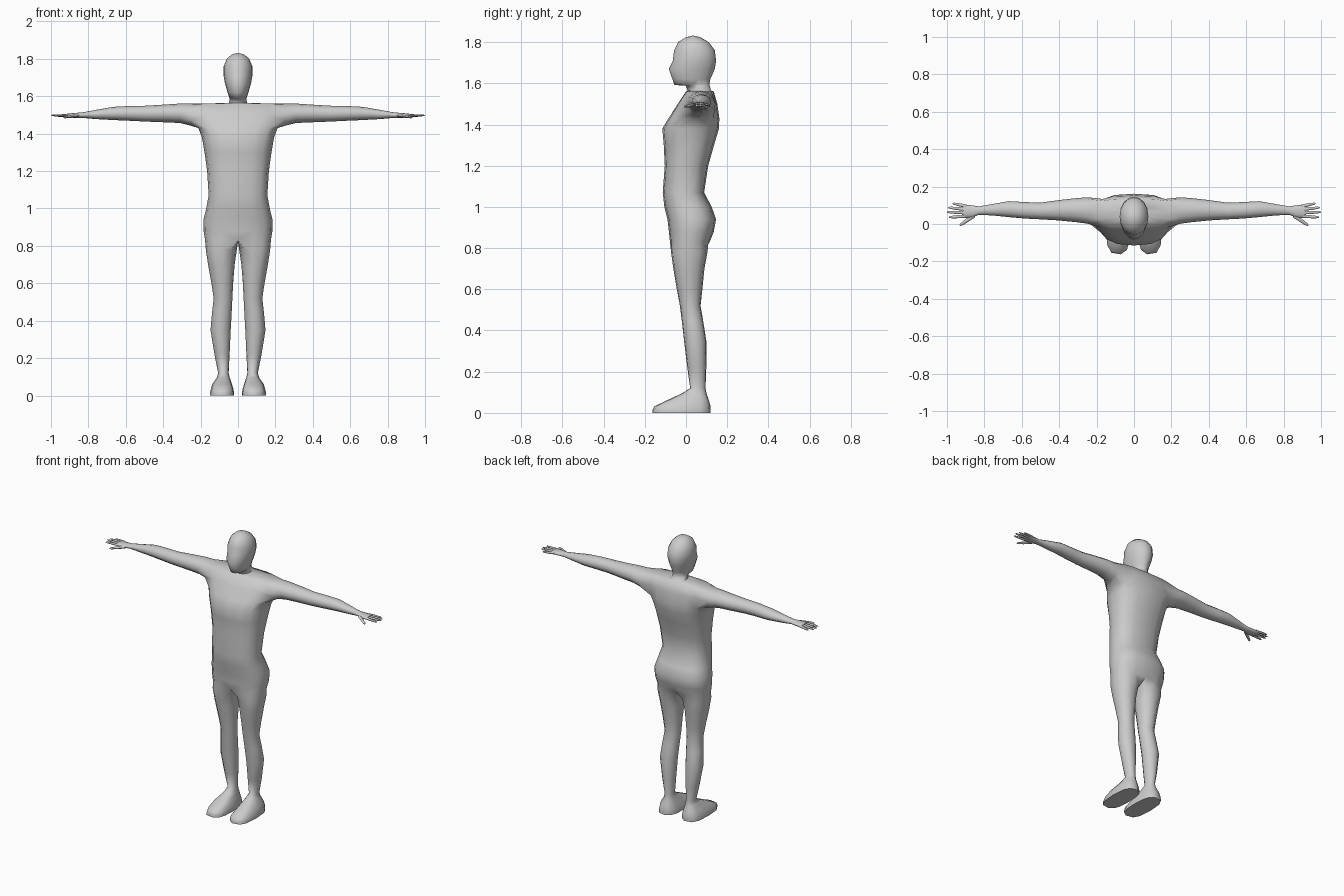
import bpy, bmesh, math
from mathutils import Vector

if "Cube" in bpy.data.objects:
    bpy.data.objects.remove(bpy.data.objects["Cube"])

skin = bpy.data.materials.new("plain grey")
skin.diffuse_color = (0.6, 0.6, 0.6, 1)
skin.use_nodes = True
skin.node_tree.nodes["Principled BSDF"].inputs["Base Color"].default_value = skin.diffuse_color

bm = bmesh.new()


def unit(deg, e):
    """Point on a superellipse of exponent e."""
    c, s = math.cos(math.radians(deg)), math.sin(math.radians(deg))
    return math.copysign(abs(c) ** e, c), math.copysign(abs(s) ** e, s)


def half_ring(z, w, yf, yb, e):
    """Half section from front midline to back midline (9 points)."""
    ring = []
    for k in range(9):
        c, s = unit(-90 + 22.5 * k, e)
        x = 0 if k in (0, 8) else w * c
        ring.append(bm.verts.new((x, (yf + yb) / 2 + (yb - yf) / 2 * s, z)))
    return ring


def bridge(a, b, closed=False, skip=()):
    n = len(a)
    for i in range(n if closed else n - 1):
        if i not in skip:
            j = (i + 1) % n
            bm.faces.new((a[i], a[j], b[j], b[i]))


# Torso: z, half width, front y, back y, squareness
torso = [(0.83, .176, -.078, .115, .8), (0.88, .184, -.083, .135, .8),
         (0.94, .185, -.090, .146, .8), (1.00, .170, -.105, .125, .8),
         (1.07, .157, -.113, .088, .8), (1.20, .165, -.103, .108, .8),
         (1.30, .179, -.108, .136, .8), (1.38, .193, -.115, .160, .8),
         (1.43, .212, -.085, .162, .75), (1.50, .205, -.040, .152, .6),
         (1.56, .200, .000, .135, .55)]
rings = [half_ring(*r) for r in torso]
for i in range(len(rings) - 1):
    # leave the armhole open on the two upper bands
    bridge(rings[i], rings[i + 1], skip=(2, 3, 4, 5) if i >= 8 else ())

# Neck and head
head = [(1.565, .048, .008, .122, 1), (1.588, .044, .000, .115, 1),
        (1.592, .046, -.056, .113, 1), (1.62, .056, -.066, .118, 1),
        (1.67, .070, -.083, .140, 1), (1.71, .077, -.064, .146, 1),
        (1.76, .077, -.058, .140, 1), (1.80, .060, -.038, .110, 1),
        (1.824, .033, .000, .070, 1)]
prev = rings[-1]
for r in head:
    ring = half_ring(*r)
    bridge(prev, ring)
    prev = ring
crown = bm.verts.new((0, .035, 1.832))
for a, b in zip(prev, prev[1:]):
    bm.faces.new((a, b, crown))

# Leg and foot: z, inner x, outer x, front y, back y, squareness
leg = [(.78, .006, .172, -.073, .105, .9), (.70, .018, .160, -.062, .090, .95),
       (.60, .026, .142, -.045, .080, 1), (.52, .030, .130, -.030, .071, 1),
       (.44, .034, .139, -.020, .085, 1), (.35, .039, .147, -.010, .099, 1),
       (.22, .045, .126, .006, .099, 1), (.12, .050, .106, .020, .095, 1),
       (.095, .044, .114, -.020, .100, .9), (.06, .032, .138, -.095, .112, .75),
       (.032, .024, .146, -.155, .120, .7), (.015, .021, .150, -.163, .121, .7),
       (0, .021, .150, -.163, .121, .7)]
leg_angles = [-130 + 32.5 * k for k in range(9)] + [155, 180, 205]
crotch = [bm.verts.new((0, y, .822)) for y in (.07, .018, -.035)]
prev = rings[0] + crotch
for z, xi, xo, yf, yb, e in leg:
    ring = []
    for a in leg_angles:
        c, s = unit(a, e)
        ring.append(bm.verts.new(((xi + xo) / 2 + (xo - xi) / 2 * c,
                                  (yf + yb) / 2 + (yb - yf) / 2 * s, z)))
    bridge(prev, ring, closed=True)
    prev = ring
bm.faces.new(prev)

# Arm and palm: x, front y, back y, bottom z, top z
low, mid, top = rings[8:11]
prev = low[2:7] + [mid[6]] + top[2:7][::-1] + [mid[2]]
arm = [(.25, .002, .143, 1.442, 1.562), (.31, .010, .138, 1.457, 1.561),
       (.40, .019, .128, 1.461, 1.555), (.50, .025, .114, 1.465, 1.549),
       (.58, .029, .117, 1.469, 1.548), (.67, .037, .122, 1.473, 1.543),
       (.76, .046, .106, 1.478, 1.527), (.83, .049, .094, 1.484, 1.514),
       (.87, .034, .100, 1.484, 1.511), (.915, .032, .106, 1.487, 1.507)]
for x, yf, yb, zb, zt in arm:
    ring = []
    for k in range(12):
        c, s = unit(-150 + 30 * k, 1)
        ring.append(bm.verts.new((x, (yf + yb) / 2 + (yb - yf) / 2 * c,
                                  (zb + zt) / 2 + (zt - zb) / 2 * s)))
    bridge(prev, ring, closed=True)
    prev = ring
bm.faces.new(prev)


def finish(bm, name, angle):
    bmesh.ops.recalc_face_normals(bm, faces=bm.faces)
    me = bpy.data.meshes.new(name)
    bm.to_mesh(me)
    bm.free()
    me.materials.append(skin)
    ob = bpy.data.objects.new(name, me)
    bpy.context.collection.objects.link(ob)
    mod = ob.modifiers.new("mirror", "MIRROR")
    mod.use_clip = True
    mod.merge_threshold = 0.0005
    bpy.ops.object.select_all(action='DESELECT')
    ob.select_set(True)
    bpy.context.view_layer.objects.active = ob
    bpy.ops.object.modifier_apply(modifier="mirror")
    bpy.ops.object.shade_smooth_by_angle(angle=math.radians(angle))


finish(bm, "body", 75)

# Fingers and thumb: tapered six-sided rods from knuckle to tip
bm = bmesh.new()
fingers = [((.895, .095, 1.498), (.970, .110, 1.494), .009),
           ((.900, .078, 1.498), (.993, .088, 1.497), .009),
           ((.900, .060, 1.498), (1.00, .064, 1.498), .009),
           ((.900, .042, 1.498), (.990, .036, 1.497), .009),
           ((.855, .045, 1.497), (.932, -.008, 1.486), .011)]
for a, b, r in fingers:
    a, b = Vector(a), Vector(b)
    d = b - a
    side = Vector((-d.y, d.x, 0)).normalized()
    up = d.cross(side).normalized()
    prev = None
    for t, k in ((0, 1), (.55, .9), (.9, .65), (1, .3)):
        ring = [bm.verts.new(a + d * t + r * k * (side * math.cos(i * math.pi / 3)
                             + up * .8 * math.sin(i * math.pi / 3))) for i in range(6)]
        if prev:
            bridge(prev, ring, closed=True)
        else:
            bm.faces.new(ring)
        prev = ring
    bm.faces.new(prev)
finish(bm, "fingers", 60)
